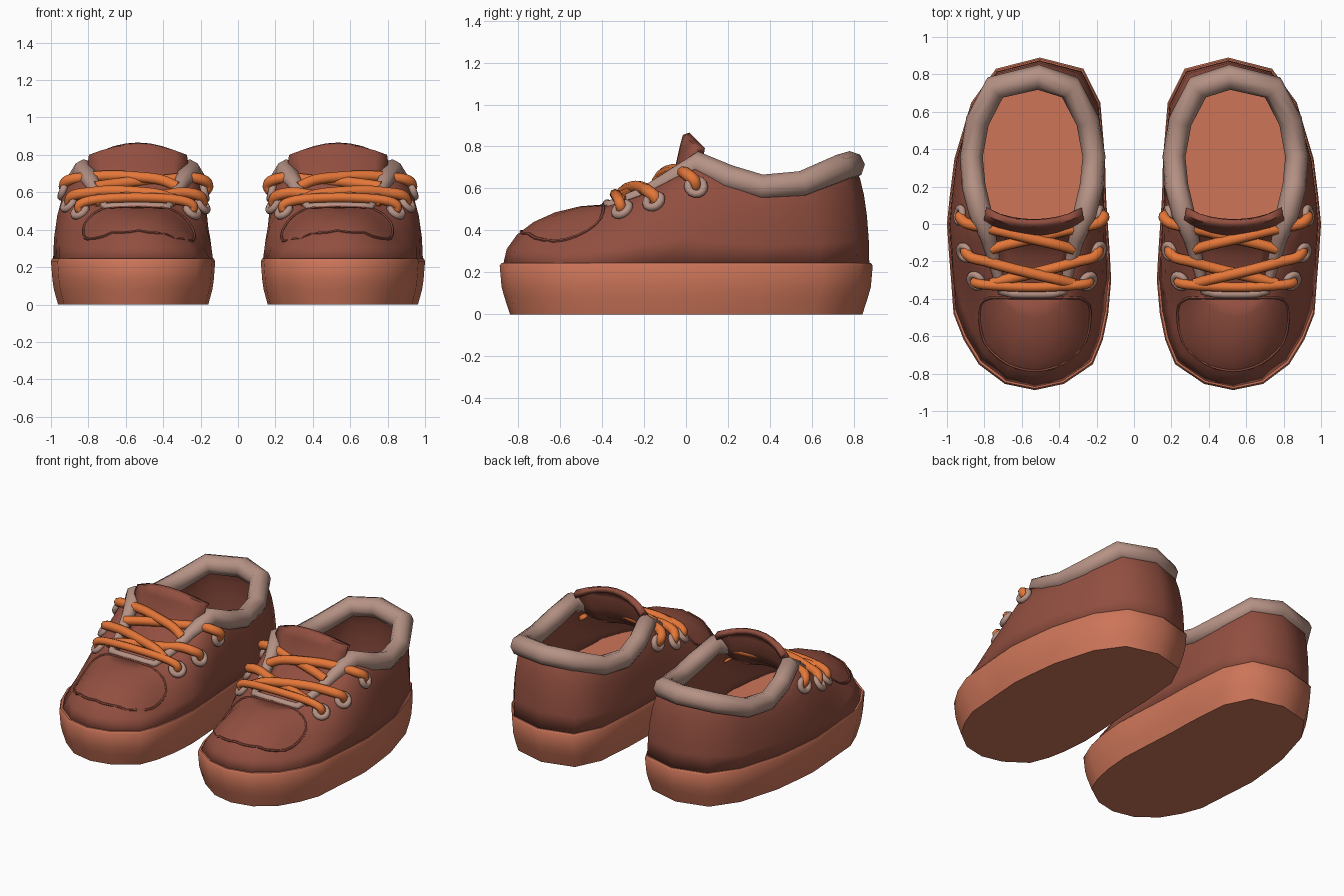
import bpy, math
from mathutils import Vector
from mathutils.bvhtree import BVHTree

if "Cube" in bpy.data.objects:
    bpy.data.objects.remove(bpy.data.objects["Cube"])


def mat(name, rgb):
    m = bpy.data.materials.new(name)
    m.diffuse_color = (*[((c / 255 + .055) / 1.055) ** 2.4 for c in rgb], 1)
    m.use_nodes = True
    m.node_tree.nodes["Principled BSDF"].inputs["Base Color"].default_value = m.diffuse_color
    return m


BROWN = mat("brown_leather", (146, 79, 64))
TERRA = mat("terracotta_rubber", (205, 117, 89))
TAUPE = mat("taupe_padding", (182, 146, 133))
ORANGE = mat("orange_lace", (228, 118, 56))


def finish(ob, material, angle=50, thickness=0):
    """Material, smooth shading, wall thickness and the mirrored second shoe."""
    ob.data.materials.clear()
    ob.data.materials.append(material)
    bpy.ops.object.select_all(action='DESELECT')
    ob.select_set(True)
    bpy.context.view_layer.objects.active = ob
    bpy.ops.object.shade_smooth_by_angle(angle=math.radians(angle))
    if thickness:
        s = ob.modifiers.new("thickness", 'SOLIDIFY')
        s.thickness = thickness
        s.offset = -1
    m = ob.modifiers.new("pair", 'MIRROR')
    m.use_mirror_merge = False
    return ob


def mesh(name, verts, faces):
    me = bpy.data.meshes.new(name)
    me.from_pydata([tuple(v) for v in verts], [], faces)
    ob = bpy.data.objects.new(name, me)
    bpy.context.collection.objects.link(ob)
    return ob


def loft(name, rings, caps=False):
    n = len(rings[0])
    faces = [(r * n + i, r * n + (i + 1) % n, (r + 1) * n + (i + 1) % n, (r + 1) * n + i)
             for r in range(len(rings) - 1) for i in range(n)]
    if caps:
        faces += [tuple(reversed(range(n))), tuple(range((len(rings) - 1) * n, len(rings) * n))]
    return mesh(name, [v for r in rings for v in r], faces)


def tube(name, pts, radius, material, cyclic=False, radii=None, res=2):
    cu = bpy.data.curves.new(name, 'CURVE')
    cu.dimensions = '3D'
    cu.bevel_depth = radius
    cu.bevel_resolution = res
    cu.use_fill_caps = not cyclic
    sp = cu.splines.new('POLY')
    sp.points.add(len(pts) - 1)
    for i, (p, q) in enumerate(zip(sp.points, pts)):
        p.co = (*q, 1)
        p.radius = radii[i] if radii else 1
    sp.use_cyclic_u = cyclic
    ob = bpy.data.objects.new(name, cu)
    bpy.context.collection.objects.link(ob)
    bpy.ops.object.select_all(action='DESELECT')
    ob.select_set(True)
    bpy.context.view_layer.objects.active = ob
    bpy.ops.object.convert(target='MESH')
    return finish(bpy.context.view_layer.objects.active, material)


def smooth_path(pts, steps=4):
    """Catmull-Rom through the points."""
    p = [Vector(q) for q in pts]
    p = [2 * p[0] - p[1]] + p + [2 * p[-1] - p[-2]]
    out = []
    for i in range(1, len(p) - 2):
        a, b, c, d = p[i - 1:i + 3]
        for k in range(steps):
            t = k / steps
            out.append(.5 * (2 * b + (c - a) * t + (2 * a - 5 * b + 4 * c - d) * t * t
                             + (3 * b - a - 3 * c + d) * t ** 3))
    return out + [p[-2]]


# Outline of the sole: y, inner x, outer x, flatness of the upper's wall (heel to toe)
foot = [(.83, .27, .738, 0), (.65, .18, .87, 0), (.35, .155, .96, 0), (.15, .15, .985, 0),
        (0, .14, 1.0, 0), (-.15, .13, .99, 0), (-.30, .122, .978, .1), (-.48, .138, .965, .6),
        (-.62, .167, .91, .7), (-.75, .22, .83, .4), (-.855, .375, .69, .1)]
base = ([(.503, .89)] + [(f[1], f[0]) for f in foot] + [(.53, -.888)]
        + [(f[2], f[0]) for f in reversed(foot)])
flat = [0] + [f[3] for f in foot] + [0] + [f[3] for f in reversed(foot)]

# Rim of the opening: half width, y, z, padding radius
CX = .542
half = [(.20, .73, .695, .068), (.295, .55, .62, .064), (.328, .36, .605, .062), (.315, .2, .65, .064),
        (.28, .06, .715, .062), (.235, -.08, .64, .042), (.205, -.2, .575, .033),
        (.18, -.3, .54, .027), (.165, -.36, .52, .024), (.11, -.372, .522, .024), (.055, -.375, .524, .024)]
rim = ([(CX - .03, .785, .71, .068)] + [(CX - h, y, z, r) for h, y, z, r in half] + [(CX, -.375, .525, .024)]
       + [(CX + h, y, z, r) for h, y, z, r in reversed(half)])


def ring(z, sx, sy):
    return [(.555 + (x - .555) * sx, y * sy, z) for x, y in base]


# Sole
sole = loft("sole", [ring(0, .915, .945), ring(.08, .965, .974), ring(.13, .982, .99),
                     ring(.232, 1, 1), ring(.245, .985, .99)], caps=True)
finish(sole, TERRA, 52)

# Upper: rounded loft from sole edge to rim
lower = ring(.235, .975, .982)
rings = []
for k in range(7):
    a = k / 6 * math.pi / 2
    row = []
    for b, t, f in zip(lower, rim, flat):
        v = math.sin(a)
        h = (1 - math.cos(a)) * (1 - f) + v * f
        row.append((b[0] + (t[0] - b[0]) * h, b[1] + (t[1] - b[1]) * h, b[2] + (t[2] - b[2]) * v))
    rings.append(row)
upper = loft("upper", rings)
bvh = BVHTree.FromPolygons([v.co.copy() for v in upper.data.vertices],
                           [tuple(p.vertices) for p in upper.data.polygons])
finish(upper, BROWN, 60, .025)

# Padded collar running down the throat
tube("collar", [p[:3] for p in rim], 1, TAUPE, True, [p[3] for p in rim])

# Toe cap seam laid on the upper
seam = [(.29, -.395), (.24, -.43), (.235, -.52), (.26, -.63), (.34, -.72), (.43, -.768), (.53, -.785),
        (.63, -.768), (.72, -.72), (.80, -.63), (.825, -.52), (.82, -.43), (.77, -.395), (.66, -.395), (.40, -.395)]
path = []
for q in smooth_path([(x, y, 0) for x, y in seam] + [(*seam[0], 0)], 2)[:-1]:
    hit = bvh.ray_cast(Vector((q.x, q.y, 2)), Vector((0, 0, -1)))[0]
    if hit:
        path.append(hit)
tube("toe_seam", path, .008, BROWN, True, res=1)

# Tongue: curved grid
rows = [(-.42, .49, .15), (-.3, .525, .165), (-.18, .575, .19), (-.09, .64, .22),
        (-.05, .71, .25), (-.03, .80, .268), (-.015, .855, .262), (.015, .866, .255)]
cols = 9
tv, tf = [], []
for j, (y, z, w) in enumerate(rows):
    for i in range(cols):
        u = i / (cols - 1) * 2 - 1
        k = j / (len(rows) - 1)
        tv.append((CX - .007 + u * w, y + .075 * k * u * u, z - (.02 + .055 * k ** 3) * u * u))
for j in range(len(rows) - 1):
    for i in range(cols - 1):
        a = j * cols + i
        tf.append((a, a + 1, a + cols + 1, a + cols))
finish(mesh("tongue", tv, tf), BROWN, 60, .035)

# Eyelets and laces
eyelets = [(.365, .045, .60), (.335, -.14, .52), (.30, -.305, .50)]
for n, (dx, y, z) in enumerate(eyelets, 1):
    for s, side in ((-1, "inner"), (1, "outer")):
        co, normal, _, _ = bvh.find_nearest(Vector((.545 + s * dx, y, z)))
        bpy.ops.mesh.primitive_torus_add(major_segments=14, minor_segments=8, major_radius=.038,
                                         minor_radius=.02, location=co + normal * .01,
                                         rotation=normal.to_track_quat('Z', 'Y').to_euler())
        ob = bpy.context.object
        bpy.ops.object.transform_apply(location=True, rotation=True, scale=True)
        ob.name = f"{side}_eyelet_{n}"
        finish(ob, TAUPE)
        if n < 3:   # crossing lace down to the next row
            lift = .012 * s
            pts = [(dx - .01, y, z - .01), (dx + .02, y - .005, z + .035), (dx - .01, y - .04, z + .066),
                   (dx - .09, y - .06, z + .078), (.14, y - .09, z + .076 + lift), (0, y - .125, z + .07 + lift),
                   (-.13, y - .155, z + .055 + lift), (-.22, y - .18, z + .03)]
            tube(f"{side}_lace_{n}", smooth_path([(.545 + s * a, b, c) for a, b, c in pts]), .03, ORANGE)

# Straight lace at the bottom row
pts = [(-.29, -.305, .49), (-.305, -.315, .53), (-.22, -.328, .56), (0, -.338, .572),
       (.22, -.328, .56), (.305, -.315, .53), (.29, -.305, .49)]
tube("straight_lace", smooth_path([(.545 + a, b, c) for a, b, c in pts]), .026, ORANGE)
